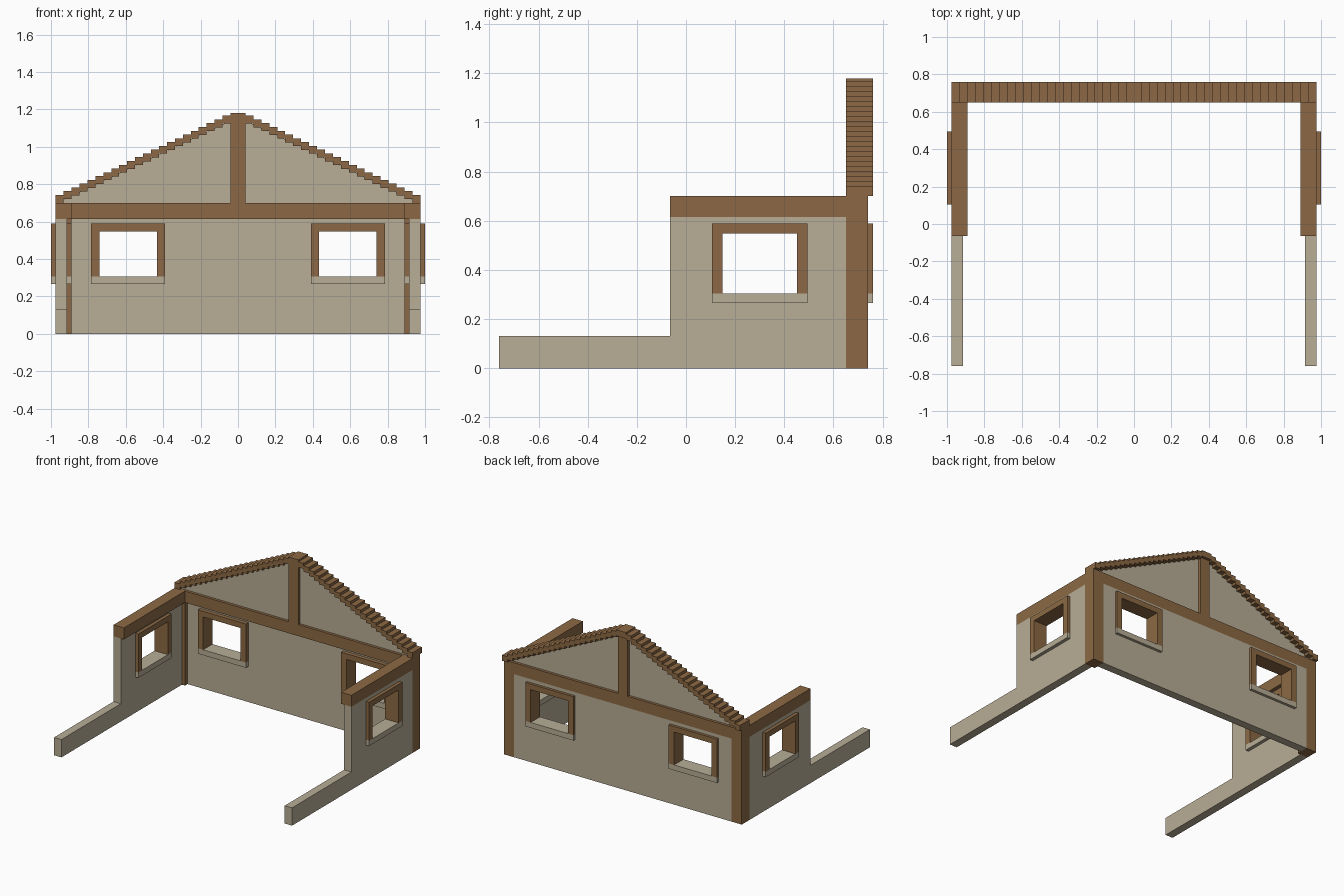
import bpy
import bmesh

cube = bpy.data.objects.get("Cube")
if cube:
    bpy.data.objects.remove(cube, do_unlink=True)


def material(name, rgb):
    m = bpy.data.materials.new(name)
    m.use_nodes = True
    m.diffuse_color = (*rgb, 1)
    m.node_tree.nodes["Principled BSDF"].inputs["Base Color"].default_value = (*rgb, 1)
    return m


PLASTER = material("pale plaster", (0.479, 0.423, 0.305))
TIMBER = material("brown timber", (0.262, 0.141, 0.058))


def prism(name, points, axis, a, b, mat, side=1):
    """Extrude a (horizontal, z) outline along x or y from a to b; side=-1 mirrors x."""
    bm = bmesh.new()

    def place(u, z, d):
        return (side * d, u, z) if axis == "x" else (side * u, d, z)
    ring_a = [bm.verts.new(place(u, z, a)) for u, z in points]
    ring_b = [bm.verts.new(place(u, z, b)) for u, z in points]
    bm.faces.new(ring_a)
    bm.faces.new(ring_b)
    n = len(points)
    for i in range(n):
        j = (i + 1) % n
        bm.faces.new((ring_a[i], ring_a[j], ring_b[j], ring_b[i]))
    bmesh.ops.recalc_face_normals(bm, faces=bm.faces)
    mesh = bpy.data.meshes.new(name)
    bm.to_mesh(mesh)
    bm.free()
    mesh.materials.append(mat)
    ob = bpy.data.objects.new(name, mesh)
    bpy.context.collection.objects.link(ob)
    return ob


def rect(u0, u1, z0, z1):
    return [(u0, z0), (u1, z0), (u1, z1), (u0, z1)]


def box(name, x0, x1, y0, y1, z0, z1, mat, side=1):
    return prism(name, rect(x0, x1, z0, z1), "y", y0, y1, mat, side)


def cut(target, cutter):
    """Cut an opening, bake the result and drop the cutter."""
    mod = target.modifiers.new("opening", "BOOLEAN")
    mod.operation = "DIFFERENCE"
    mod.solver = "EXACT"
    mod.object = cutter
    graph = bpy.context.evaluated_depsgraph_get()
    mesh = bpy.data.meshes.new_from_object(target.evaluated_get(graph))
    target.modifiers.clear()
    target.data = mesh
    bpy.data.objects.remove(cutter, do_unlink=True)


W = 0.975                      # half width of the house
IN = 0.89                      # inner face of posts and beams
BACK, POST_Y = 0.74, 0.65      # back face, inner face of the back frame
TOP_WALL, TOP_BEAM = 0.615, 0.70
SILL0, SILL1, HEAD0, HEAD1 = 0.265, 0.305, 0.548, 0.59
FRAME = 0.044


def window(name, wall, axis, u0, u1, d0, d1, side):
    """Timber surround on three sides with a plaster sill, set in a cut opening."""
    hole = rect(u0 + 0.02, u1 - 0.02, SILL0 + 0.02, HEAD1 - 0.02)
    cut(wall, prism("window_cutter", hole, axis, d0 - 0.1, d1 + 0.1, PLASTER, side))
    i0, i1 = u0 + FRAME, u1 - FRAME
    outline = [(u0, SILL1), (i0, SILL1), (i0, HEAD0), (i1, HEAD0),
               (i1, SILL1), (u1, SILL1), (u1, HEAD1), (u0, HEAD1)]
    prism(name + "_frame", outline, axis, d0, d1, TIMBER, side)
    prism(name + "_sill", rect(u0, u1, SILL0, SILL1), axis, d0, d1, PLASTER, side)


# Back wall and its tie beam
back_wall = box("back_wall", -IN, IN, 0.68, BACK, 0, TOP_WALL, PLASTER)
box("back_beam", -IN, IN, POST_Y, BACK, TOP_WALL, TOP_BEAM, TIMBER)

# Gable king post and ridge block
box("gable_post", -0.04, 0.04, POST_Y, BACK, TOP_BEAM, 1.135, TIMBER)
box("ridge_block", -0.04, 0.04, POST_Y, 0.76, 1.135, 1.18, TIMBER)

STEPS = 22
STEP_W = (W - 0.04) / STEPS
for side, tag in ((1, "left"), (-1, "right")):
    # Side wall with its low front extension
    outline = [(-0.76, 0), (POST_Y, 0), (POST_Y, TOP_WALL),
               (-0.065, TOP_WALL), (-0.065, 0.132), (-0.76, 0.132)]
    wall = prism(tag + "_wall", outline, "x", 0.915, W, PLASTER, side)
    box(tag + "_beam", IN, W, -0.065, POST_Y, TOP_WALL, TOP_BEAM, TIMBER, side)
    box(tag + "_corner_post", IN, W, POST_Y, BACK, 0, TOP_BEAM, TIMBER, side)

    # Windows in the side and back walls
    window(tag + "_side_window", wall, "x", 0.105, 0.495, IN, 1.0, side)
    window(tag + "_back_window", back_wall, "y", 0.39, 0.785, POST_Y, 0.76, side)

    # Recessed gable panel
    prism(tag + "_gable_panel", [(0.04, TOP_BEAM), (0.97, TOP_BEAM), (0.04, 1.14)],
          "y", 0.67, 0.72, PLASTER, side)

    # Stepped roof edge
    for i in range(STEPS):
        x1 = W - i * STEP_W
        z = TOP_BEAM + 0.0202 * i
        box(f"{tag}_roof_step_{i + 1}", x1 - STEP_W, x1, POST_Y, 0.76,
            z, z + 0.042, TIMBER, side)
